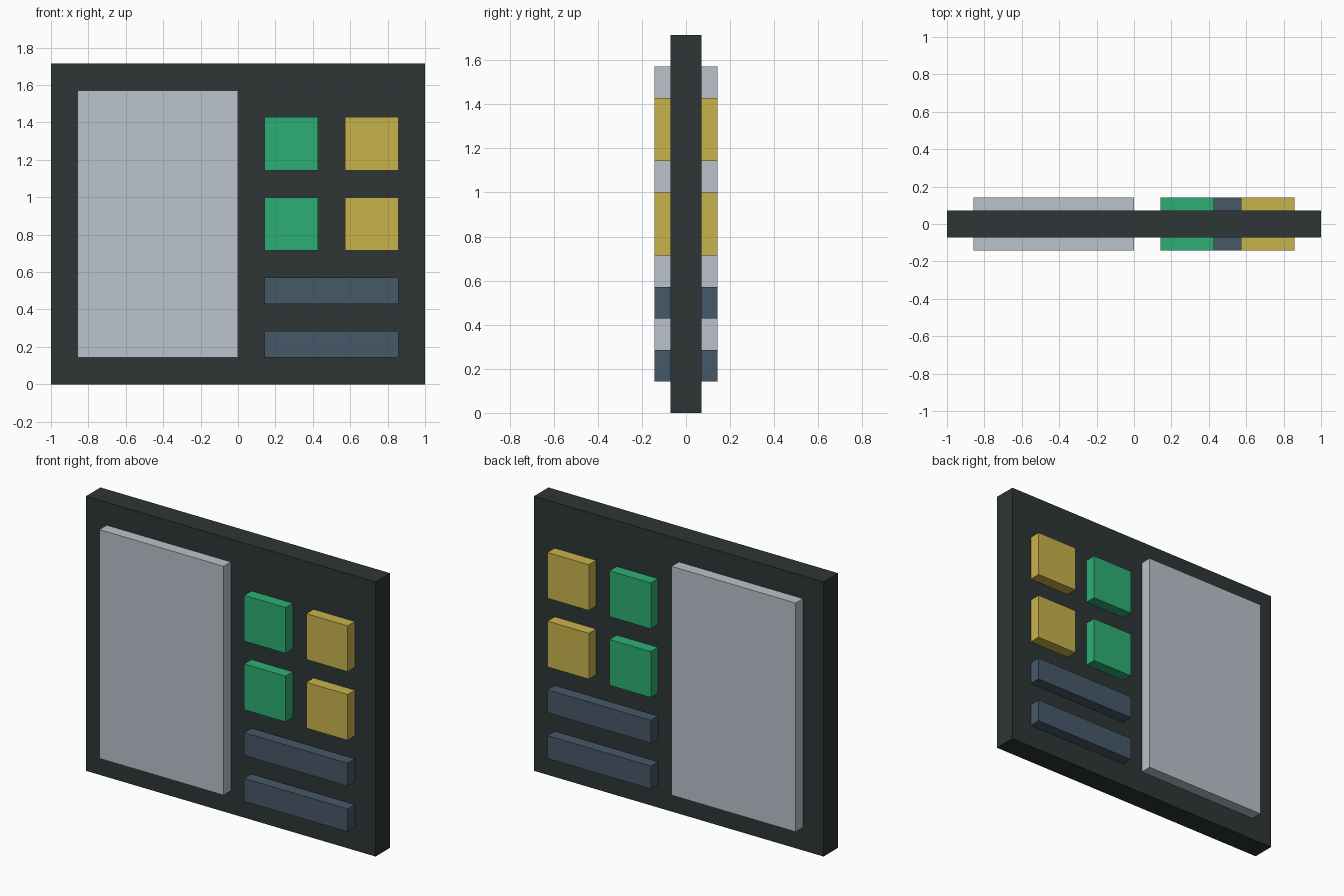
import bpy
import bmesh

if "Cube" in bpy.data.objects:
    bpy.data.objects.remove(bpy.data.objects["Cube"])

U = 1 / 7  # the design sits on a grid of 14 x 12 units


def material(name, hex_rgb):
    def linear(c):
        c /= 255
        return c / 12.92 if c <= 0.04045 else ((c + 0.055) / 1.055) ** 2.4
    mat = bpy.data.materials.new(name)
    mat.diffuse_color = [linear(int(hex_rgb[i:i + 2], 16)) for i in (0, 2, 4)] + [1]
    mat.use_nodes = True
    mat.node_tree.nodes["Principled BSDF"].inputs["Base Color"].default_value = mat.diffuse_color
    return mat


def block(name, x0, x1, z0, z1, half_depth, mat):
    """Box given by grid-unit limits in x and z, centred on y = 0."""
    bm = bmesh.new()
    bmesh.ops.create_cube(bm, size=1)
    for v in bm.verts:
        v.co.x *= (x1 - x0) * U
        v.co.y *= 2 * half_depth * U
        v.co.z *= (z1 - z0) * U
    mesh = bpy.data.meshes.new(name)
    bm.to_mesh(mesh)
    bm.free()
    mesh.materials.append(mat)
    obj = bpy.data.objects.new(name, mesh)
    obj.location = ((x0 + x1) / 2 * U, 0, (z0 + z1) / 2 * U)
    bpy.context.collection.objects.link(obj)


dark = material("charcoal", "2E3535")
pale = material("pale grey", "BBC2CB")
green = material("green", "2DAF74")
yellow = material("mustard yellow", "C9B34B")
blue = material("slate blue", "465869")

# Backing board
block("board", -7, 7, 0, 12, 0.5, dark)

# Raised parts pass through the board and stand out on both sides
block("large_panel", -6, 0, 1, 11, 1, pale)
for row, z in (("lower", 5), ("upper", 8)):
    block(row + "_green_tile", 1, 3, z, z + 2, 1, green)
    block(row + "_yellow_tile", 4, 6, z, z + 2, 1, yellow)
for row, z in (("lower", 1), ("upper", 3)):
    block(row + "_bar", 1, 6, z, z + 1, 1, blue)
